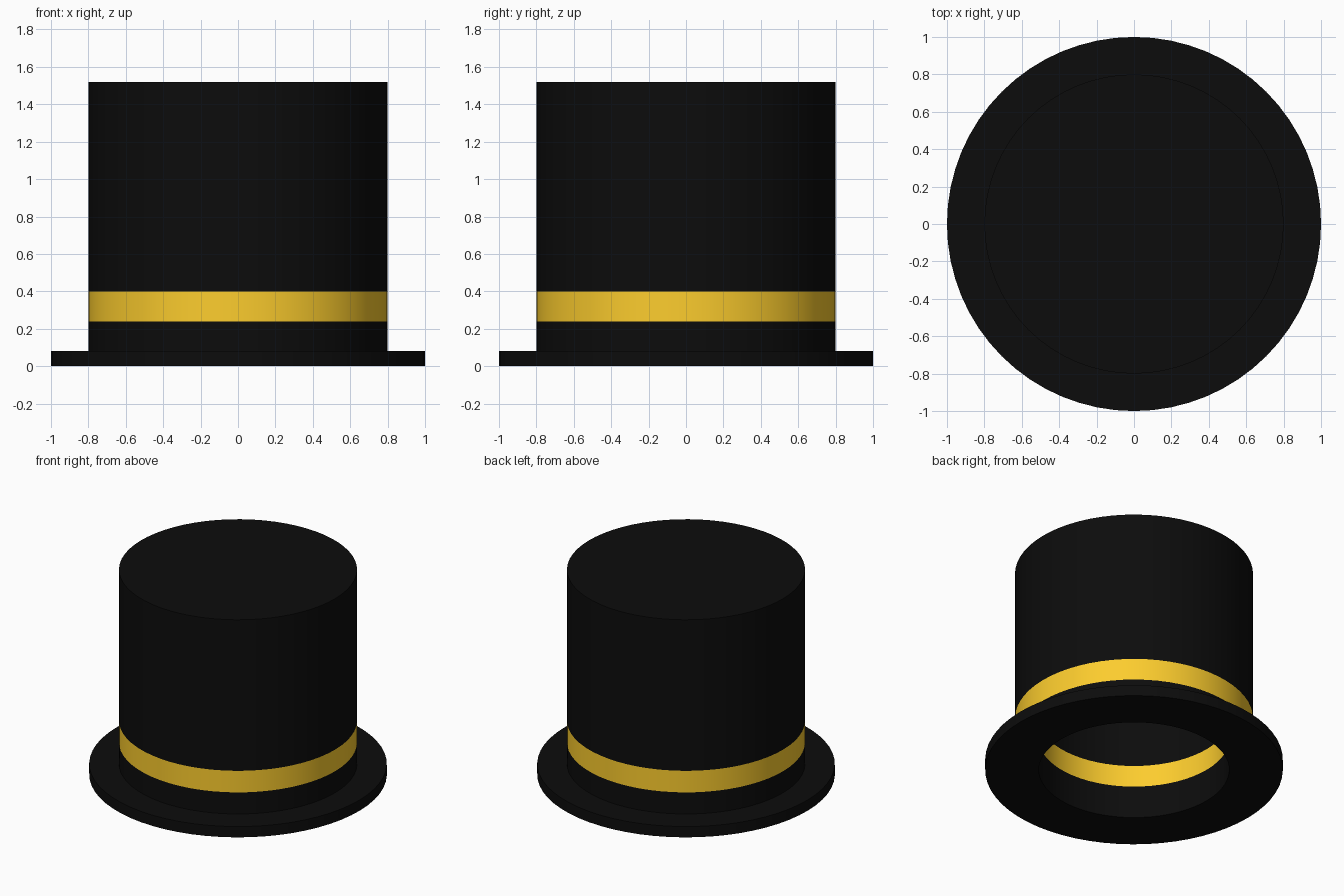
import bpy, bmesh
from math import cos, sin, tau, radians

if "Cube" in bpy.data.objects:
    bpy.data.objects.remove(bpy.data.objects["Cube"])

SIDES = 64
R_BRIM, R_OUT, R_IN = 1.0, 0.8, 0.64      # brim, crown and hollow radii
Z_BRIM, Z_BAND0, Z_BAND1 = 0.08, 0.24, 0.40
Z_ROOF, Z_TOP = 1.36, 1.52


def material(name, rgb):
    m = bpy.data.materials.new(name)
    m.diffuse_color = (*rgb, 1)
    m.use_nodes = True
    m.node_tree.nodes["Principled BSDF"].inputs["Base Color"].default_value = m.diffuse_color
    return m


def lathe(name, profiles, mat):
    """Spin (radius, height) profiles about z; the surface faces right of travel."""
    bm = bmesh.new()
    for profile in profiles:
        rings = []
        for r, z in profile:
            if r == 0:
                rings.append([bm.verts.new((0, 0, z))] * SIDES)
            else:
                rings.append([bm.verts.new((r * cos(tau * i / SIDES), r * sin(tau * i / SIDES), z))
                              for i in range(SIDES)])
        for a, b in zip(rings, rings[1:]):
            for i in range(SIDES):
                j = (i + 1) % SIDES
                quad = [a[i], a[j], b[j], b[i]]
                bm.faces.new(list(dict.fromkeys(quad)))
    mesh = bpy.data.meshes.new(name)
    bm.to_mesh(mesh)
    bm.free()
    mesh.materials.append(mat)
    ob = bpy.data.objects.new(name, mesh)
    bpy.context.collection.objects.link(ob)
    bpy.ops.object.select_all(action='DESELECT')
    ob.select_set(True)
    bpy.context.view_layer.objects.active = ob
    bpy.ops.object.shade_smooth_by_angle(angle=radians(30))
    return ob


black = material("black_felt", (0.0037, 0.0037, 0.0037))
gold = material("gold_ribbon", (0.98, 0.61, 0.027))

# Brim with the wall below the ribbon
lathe("brim", [[(R_IN, Z_BAND0), (R_IN, 0), (R_BRIM, 0), (R_BRIM, Z_BRIM),
                (R_OUT, Z_BRIM), (R_OUT, Z_BAND0)]], black)

# Ribbon band, flush with the wall and visible inside the hollow
lathe("ribbon_band", [[(R_OUT, Z_BAND0), (R_OUT, Z_BAND1)],
                      [(R_IN, Z_BAND1), (R_IN, Z_BAND0)]], gold)

# Crown: outer wall and lid, plus the hollow underneath
lathe("crown", [[(R_OUT, Z_BAND1), (R_OUT, Z_TOP), (0, Z_TOP)],
                [(0, Z_ROOF), (R_IN, Z_ROOF), (R_IN, Z_BAND1)]], black)
